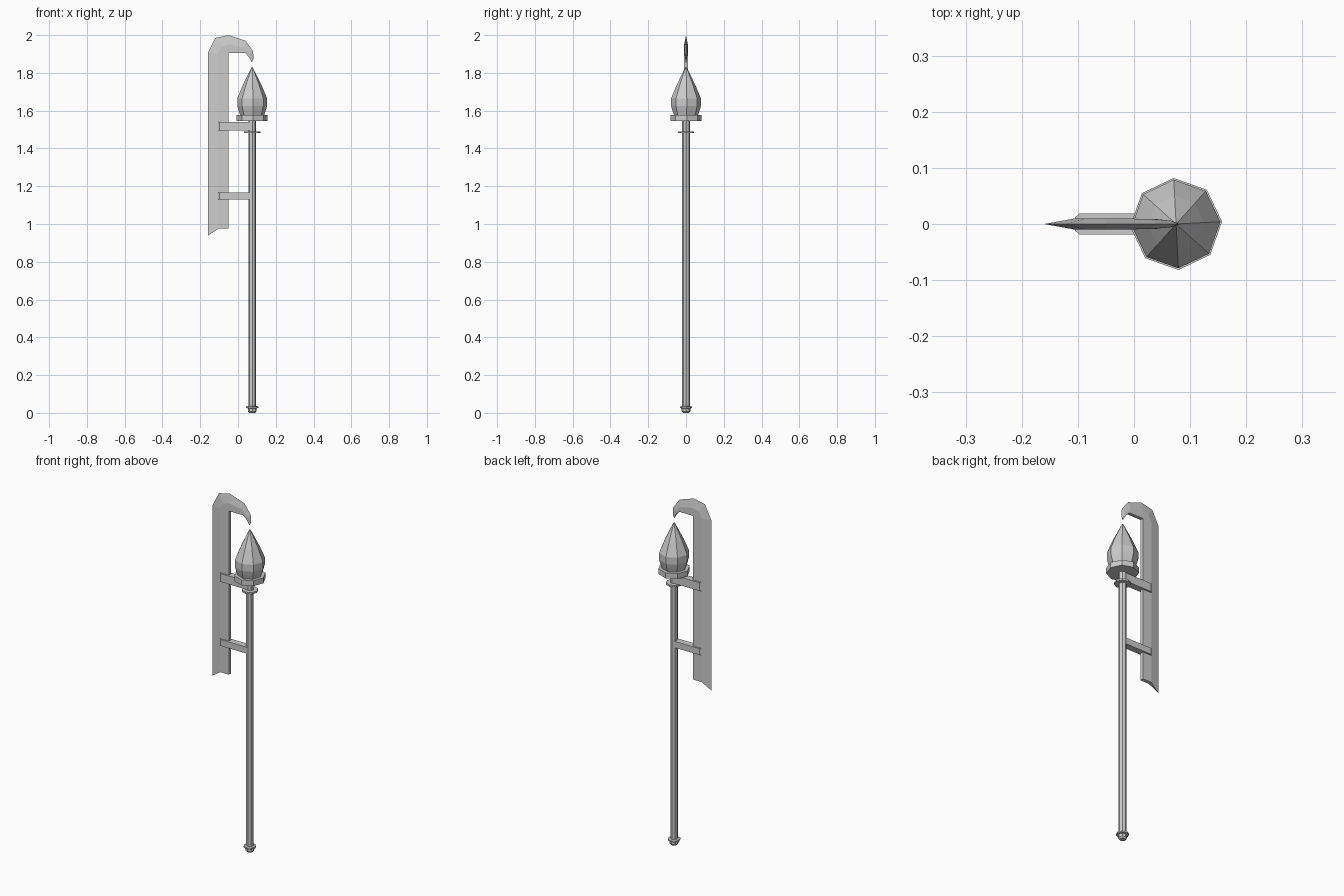
import bpy, bmesh, math

if "Cube" in bpy.data.objects:
    bpy.data.objects.remove(bpy.data.objects["Cube"])

CX = 0.075  # pole axis


def finish(name, bm):
    bmesh.ops.remove_doubles(bm, verts=bm.verts, dist=1e-5)
    bmesh.ops.recalc_face_normals(bm, faces=bm.faces)
    me = bpy.data.meshes.new(name)
    bm.to_mesh(me)
    bm.free()
    ob = bpy.data.objects.new(name, me)
    bpy.context.collection.objects.link(ob)
    return ob


def lathe(name, profile, sides=8, turn=3):
    """Closed faceted solid from (radius, z) pairs around the pole axis."""
    bm = bmesh.new()
    rings = []
    for r, z in profile:
        angles = [math.radians(turn) + 2 * math.pi * i / sides for i in range(sides)]
        rings.append([bm.verts.new((CX + r * math.cos(a), r * math.sin(a), z)) for a in angles])
    for lo, hi in zip(rings, rings[1:]):
        for i in range(sides):
            j = (i + 1) % sides
            bm.faces.new((lo[i], lo[j], hi[j], hi[i]))
    bm.faces.new(rings[0][::-1])
    bm.faces.new(rings[-1])
    return finish(name, bm)


# Pole and its fittings
lathe("pole", [(0.020, 0.02), (0.020, 1.55)])
lathe("pommel", [(0.016, 0), (0.023, 0.008), (0.023, 0.024), (0.033, 0.026),
                 (0.033, 0.034), (0.019, 0.036)])
lathe("collar_ring", [(0.043, 1.481), (0.043, 1.491)])

# Bud-shaped head on its disc
lathe("head_disc", [(0.082, 1.545), (0.082, 1.576)])
lathe("head_bud", [(0.062, 1.57), (0.072, 1.60), (0.079, 1.625), (0.079, 1.665),
                   (0.050, 1.735), (0.003, 1.83)])

# Hooked blade: stations of (sharp outer edge, bevel line, thick inner edge)
stations = [
    ((-.160, .937), (-.105, .975), (-.05, .975), .010),
    ((-.160, 1.905), (-.105, 1.905), (-.05, 1.905), .010),
    ((-.120, 1.985), (-.085, 1.940), (-.05, 1.905), .010),
    ((-.050, 2.000), (-.050, 1.950), (-.05, 1.905), .010),
    ((.040, 1.970), (.030, 1.935), (.038, 1.905), .009),
    ((.080, 1.915), (.065, 1.900), (.057, 1.885), .006),
    ((.082, 1.872), (.077, 1.864), (.073, 1.856), .002),
]
bm = bmesh.new()
loops = []
for o, m, i, t in stations:
    pts = [(o, 0), (m, -t), (i, -t), (i, t), (m, t)]
    loops.append([bm.verts.new((p[0], y, p[1])) for p, y in pts])
for a, b in zip(loops, loops[1:]):
    for k in range(5):
        n = (k + 1) % 5
        bm.faces.new((a[k], a[n], b[n], b[k]))
bm.faces.new(loops[0])
bm.faces.new(loops[-1][::-1])
finish("hooked_blade", bm)

# Brackets joining blade and pole, chamfered at the blade end
outline = [(-.105, -.012), (-.097, -.019), (.07, -.019),
           (.07, .019), (-.097, .019), (-.105, .012)]
for name, z0, z1 in (("lower_bracket", 1.13, 1.166), ("upper_bracket", 1.494, 1.541)):
    bm = bmesh.new()
    face = bm.faces.new([bm.verts.new((x, y, z0)) for x, y in outline])
    ext = bmesh.ops.extrude_face_region(bm, geom=[face], use_keep_orig=True)
    top = [g for g in ext["geom"] if isinstance(g, bmesh.types.BMVert)]
    bmesh.ops.translate(bm, verts=top, vec=(0, 0, z1 - z0))
    finish(name, bm)
